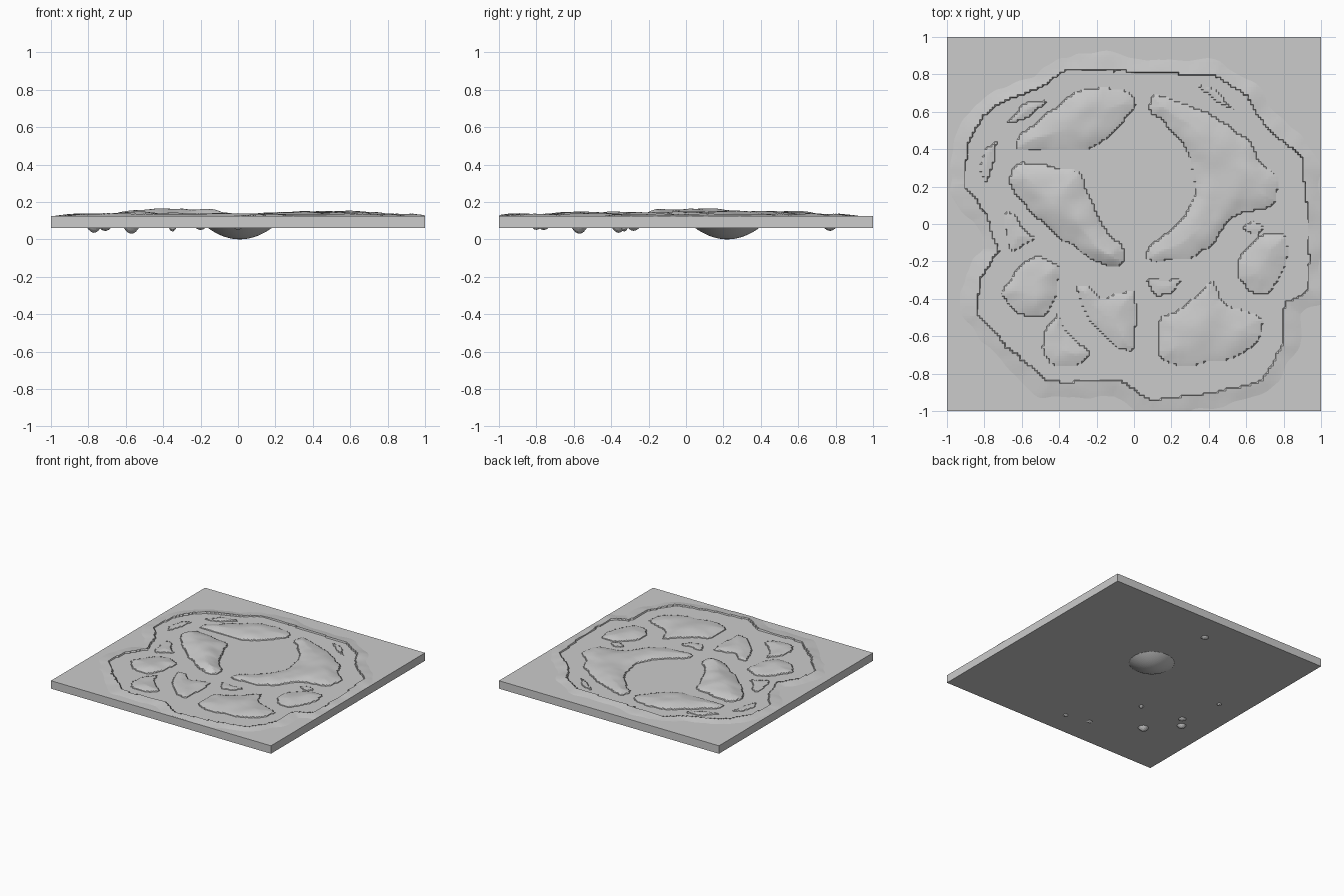
import bpy, bmesh
from math import hypot
from mathutils import Vector, noise

if "Cube" in bpy.data.objects:
    bpy.data.objects.remove(bpy.data.objects["Cube"])

WATER_TOP, WATER_BOTTOM = 0.125, 0.06
N = 150  # terrain cells per side


def soften(pts):
    """Cut the corners of a closed outline once."""
    out = []
    for i, (x, y) in enumerate(pts):
        for a, b in (pts[i - 1], pts[(i + 1) % len(pts)]):
            out.append((x * .83 + a * .17, y * .83 + b * .17))
    return out


def signed_distance(pts, x, y):
    """Distance to a closed outline, positive inside."""
    inside, best = False, 9.0
    ax, ay = pts[-1]
    for bx, by in pts:
        dx, dy = bx - ax, by - ay
        t = ((x - ax) * dx + (y - ay) * dy) / (dx * dx + dy * dy + 1e-12)
        t = min(1, max(0, t))
        best = min(best, hypot(x - ax - t * dx, y - ay - t * dy))
        if (ay > y) != (by > y) and x < dx * (y - ay) / dy + ax:
            inside = not inside
        ax, ay = bx, by
    return best if inside else -best


islands = []


def island(height, *pts):
    pts = soften(pts)
    xs, ys = [p[0] for p in pts], [p[1] for p in pts]
    islands.append((height, pts, min(xs), max(xs), min(ys), max(ys)))


# islands around the central lake
island(.022, (-.64, .39), (-.62, .48), (-.52, .55), (-.3, .72), (-.15, .74), (0, .70),
       (.02, .62), (-.1, .5), (-.22, .39), (-.4, .39))
island(.036, (-.68, .22), (-.65, .33), (-.5, .33), (-.29, .29), (-.25, .2), (-.16, -.02),
       (-.04, -.13), (-.06, -.23), (-.18, -.23), (-.4, -.08), (-.58, .08))
island(.024, (.07, .60), (.1, .7), (.2, .68), (.45, .57), (.62, .45), (.67, .35), (.78, .25),
       (.76, .09), (.55, .05), (.42, -.12), (.3, -.19), (.07, -.21), (.06, -.13), (.25, .02),
       (.33, .18), (.3, .35), (.2, .5))
# southern islands
island(.020, (-.72, -.36), (-.6, -.21), (-.52, -.16), (-.38, -.22), (-.42, -.43), (-.5, -.51), (-.64, -.48))
island(.018, (-.32, -.33), (-.24, -.32), (-.17, -.4), (-.05, -.35), (.01, -.36), (.02, -.5),
       (0, -.7), (-.1, -.66), (-.25, -.52))
island(.018, (-.4, -.45), (-.37, -.56), (-.23, -.68), (-.28, -.77), (-.44, -.77), (-.5, -.67), (-.48, -.56))
island(.018, (.13, -.49), (.25, -.46), (.42, -.28), (.48, -.42), (.69, -.49), (.68, -.62),
       (.55, -.72), (.25, -.77), (.12, -.72))
island(.020, (.69, -.04), (.82, -.04), (.83, -.2), (.73, -.38), (.65, -.39), (.55, -.31), (.55, -.18))
# islets
island(.012, (-.70, .08), (-.63, .06), (-.6, -.02), (-.51, -.08), (-.67, -.17))
island(.008, (.05, -.29), (.27, -.29), (.18, -.39), (.11, -.39))
island(.010, (.56, -.02), (.63, .03), (.71, -.02), (.64, -.08))
island(.012, (-.69, .54), (-.6, .65), (-.45, .67), (-.53, .58), (-.65, .53))
island(.012, (-.84, .3), (-.79, .42), (-.72, .46), (-.75, .32), (-.78, .20))
island(.010, (.32, .75), (.42, .74), (.55, .60), (.46, .63))

# inner shore of the surrounding rim
shore = [(-.7, .65), (-.5, .72), (-.35, .82), (0, .81), (.43, .79), (.6, .68), (.7, .52), (.89, .35),
         (.92, .1), (.93, -.35), (.8, -.42), (.79, -.65), (.68, -.83), (.4, -.9), (.1, -.94), (-.08, -.83),
         (-.45, -.84), (-.64, -.68), (-.83, -.48), (-.82, -.3), (-.72, -.15), (-.78, .05), (-.91, .22),
         (-.88, .42), (-.8, .58)]

# pits that reach below the slab: x, y, lowest z, radius at the slab's underside
pits = [(.01, .22, 0, .17), (-.57, -.57, .03, .04), (-.77, -.36, .035, .035), (-.71, -.28, .045, .03),
        (-.35, -.33, .04, .02), (-.78, .07, .045, .02), (-.05, .77, .045, .03), (-.2, -.76, .05, .025),
        (0, -.8, .05, .02)]


def height(x, y):
    bumps = noise.noise(Vector((x * 7, y * 7, .3)))
    wx = x + .012 * noise.noise(Vector((x * 11, y * 11, 2)))
    wy = y + .012 * noise.noise(Vector((x * 11, y * 11, 5)))
    d = -signed_distance(shore, wx, wy)
    if d > 0:  # rim, fading out to the water surface
        return max(.118, .137 + .006 * bumps - .14 * d)
    for h, pts, x0, x1, y0, y1 in islands:
        if x0 < wx < x1 and y0 < wy < y1:
            d = signed_distance(pts, wx, wy)
            if d > 0:
                k = min(1, d / .13)
                return .129 + h * k * (2 - k) * (.85 + .4 * bumps)
    z = .088 + .01 * bumps
    for px, py, low, r in pits:
        z = min(z, low + (WATER_BOTTOM - low) * ((x - px) ** 2 + (y - py) ** 2) / r ** 2)
    return z


# terrain sheet
bm = bmesh.new()
bmesh.ops.create_grid(bm, x_segments=N, y_segments=N, size=.998)
for v in bm.verts:
    v.co.z = height(v.co.x, v.co.y)
mesh = bpy.data.meshes.new("terrain")
bm.to_mesh(mesh)
bm.free()
bpy.context.collection.objects.link(bpy.data.objects.new("terrain", mesh))

# water slab
bpy.ops.mesh.primitive_cube_add(size=1, location=(0, 0, (WATER_TOP + WATER_BOTTOM) / 2))
water = bpy.context.object
water.name = "water_slab"
water.scale = (2, 2, WATER_TOP - WATER_BOTTOM)
